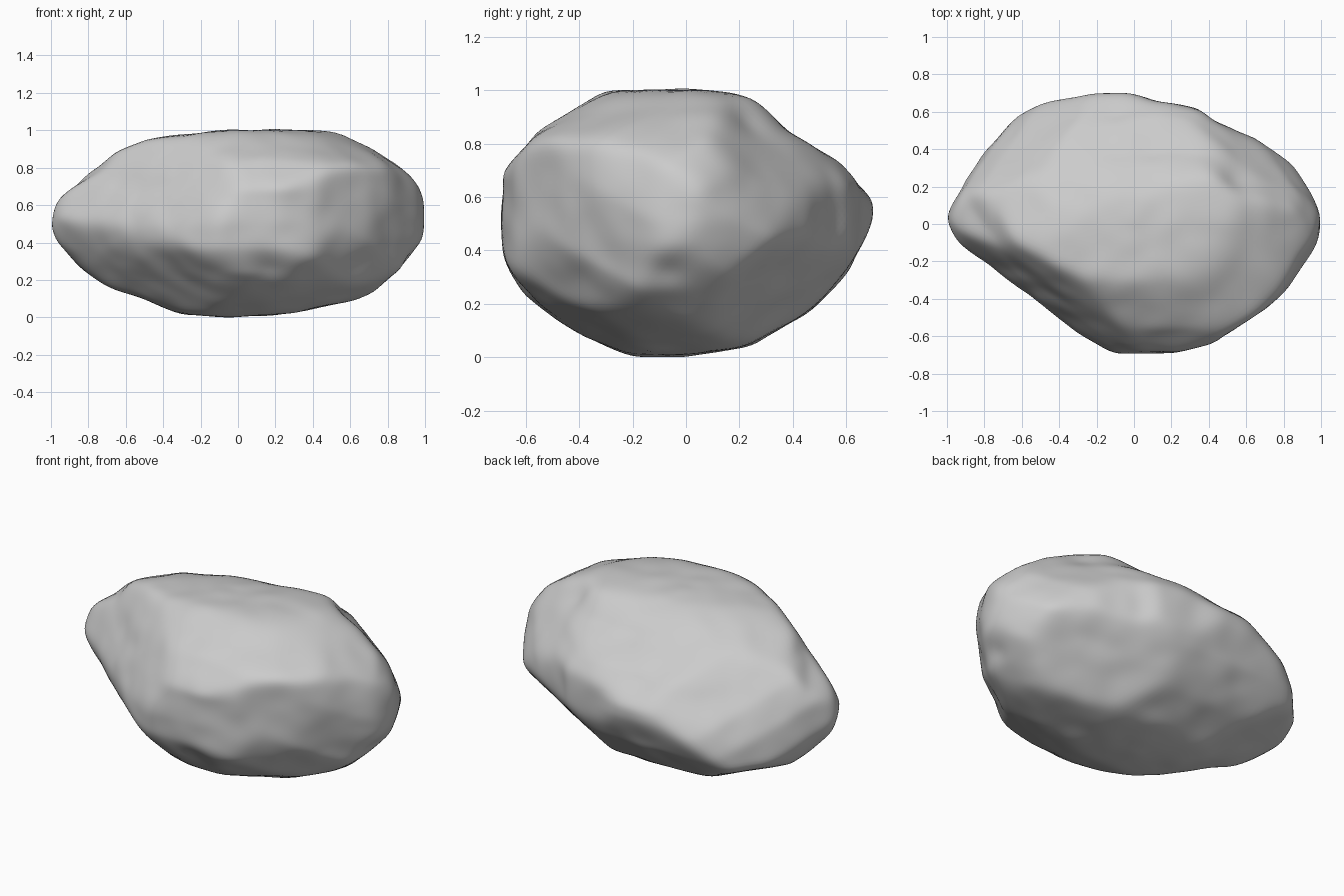
import bpy, bmesh, math
from mathutils import Vector, noise

if "Cube" in bpy.data.objects:
    bpy.data.objects.remove(bpy.data.objects["Cube"])

CENTRE = Vector((0, 0, 0.5))
SHARPNESS = 45
SWELL = 1.016  # makes up for the rounding of edges


def outline(azimuth, elevation, points):
    """Outline of the boulder seen along one direction, as a pair of axes and a closed polygon."""
    a, e = math.radians(azimuth), math.radians(elevation)
    right = Vector((math.cos(a), math.sin(a), 0))
    up = Vector((-math.sin(a) * math.sin(e), math.cos(a) * math.sin(e), math.cos(e)))
    return right, up, [Vector(p) for p in points]


def outline_gauge(direction, shape):
    """How far a direction reaches, relative to the outline (1 lies on it)."""
    right, up, points = shape
    p = Vector((direction.dot(right), direction.dot(up)))
    best = 0
    for a, b in zip(points, points[1:] + points[:1]):
        area = a.x * b.y - a.y * b.x
        if abs(area) < 1e-6:
            continue
        s = (p.x * b.y - p.y * b.x) / area
        t = (a.x * p.y - a.y * p.x) / area
        if s >= 0 and t >= 0:
            best = max(best, s + t)
    return best


# Profiles of the boulder, measured from its centre
side_on = outline(0, 0, [
    (-1.02, -.02), (-.93, .19), (-.73, .3), (-.65, .4), (-.5, .45), (0, .5), (.48, .5),
    (.7, .42), (.89, .31), (.98, .2), (1.01, .08), (.98, -.08), (.87, -.25), (.73, -.36),
    (.6, -.41), (.3, -.47), (0, -.5), (-.3, -.48), (-.5, -.4), (-.73, -.34), (-.92, -.2)])
end_on = outline(90, 0, [
    (-.7, 0), (-.68, .18), (-.55, .34), (-.3, .5), (0, .5), (.25, .47), (.37, .34),
    (.56, .23), (.7, .08), (.7, .02), (.6, -.16), (.45, -.35), (.27, -.45), (0, -.5),
    (-.2, -.49), (-.4, -.42), (-.6, -.27), (-.68, -.13)])
plan = outline(0, 90, [
    (-1.02, 0), (-.87, .3), (-.8, .41), (-.62, .6), (-.46, .66), (-.2, .7), (-.03, .7),
    (.1, .65), (.34, .61), (.42, .54), (.63, .46), (.86, .32), (.96, .18), (1.01, .05),
    (.98, -.1), (.88, -.3), (.7, -.45), (.4, -.63), (.2, -.69), (-.1, -.69), (-.3, -.58),
    (-.6, -.36), (-.8, -.2), (-.97, -.12)])
front_slant = outline(35, 25, [
    (-.845, .235), (-.8, .35), (-.65, .41), (-.57, .49), (-.31, .52), (.01, .52),
    (.14, .48), (.49, .41), (.62, .27), (.8, .04), (.885, -.15), (.81, -.33), (.6, -.51),
    (.29, -.565), (-.05, -.555), (-.43, -.46), (-.535, -.36), (-.7, 0)])
back_slant = outline(215, 25, [
    (-.89, .09), (-.85, .33), (-.75, .465), (-.46, .58), (-.19, .605), (.16, .57),
    (.385, .465), (.555, .295), (.67, .11), (.8, .01), (.845, -.135), (.78, -.335),
    (.555, -.49), (.12, -.56), (-.14, -.5), (-.39, -.41), (-.59, -.23), (-.88, .04)])
under_slant = outline(145, -25, [
    (-.865, .2), (-.82, .41), (-.64, .565), (-.395, .62), (-.15, .63), (.06, .535),
    (.38, .375), (.55, .3), (.765, .075), (.845, -.07), (.87, -.23), (.8, -.39),
    (.62, -.51), (.25, -.57), (-.085, -.58), (-.395, -.49), (-.675, -.285), (-.81, -.07)])
OUTLINES = [side_on, end_on, plan, front_slant, back_slant, under_slant]

# Broad worn faces: direction and distance from the centre
FACETS = [(Vector((-.46, -.55, -.7)), .54), (Vector((-.52, -.75, .41)), .58)]

# Small chips: position, radius and depth
CHIPS = [(Vector((.17, -.62, -.26)), .1, .03), (Vector((.92, -.07, -.18)), .08, .02),
         (Vector((.57, .22, .4)), .15, .03), (Vector((-.1, .62, .2)), .1, .02)]


def surface_point(direction):
    gauges = [outline_gauge(direction, shape) for shape in OUTLINES]
    gauges += [max(0, direction.dot(n) / d) for n, d in FACETS]
    point = direction * SWELL / sum(g ** SHARPNESS for g in gauges) ** (1 / SHARPNESS)
    # Uneven weathering
    bump = .008 * noise.noise(point * 3.5) + .008 * noise.noise(point * 8)
    for place, radius, depth in CHIPS:
        bump -= depth * math.exp(-((point - place).length / radius) ** 2 * 2)
    return point + direction * bump


# Boulder body, resting on the ground
bm = bmesh.new()
bmesh.ops.create_icosphere(bm, subdivisions=6, radius=1)
for v in bm.verts:
    # Spread the vertices evenly over the long, flattened form
    v.co = surface_point(Vector((v.co.x, v.co.y * .7, v.co.z * .5)).normalized()) + CENTRE
for _ in range(3):
    bmesh.ops.smooth_vert(bm, verts=bm.verts, factor=.5, use_axis_x=True, use_axis_y=True, use_axis_z=True)
lowest = min(v.co.z for v in bm.verts)
bmesh.ops.translate(bm, verts=bm.verts, vec=(0, 0, -lowest))

mesh = bpy.data.meshes.new("boulder")
bm.to_mesh(mesh)
bm.free()
boulder = bpy.data.objects.new("boulder", mesh)
bpy.context.collection.objects.link(boulder)

# Stone colour
stone = bpy.data.materials.new("grey stone")
stone.use_nodes = True
colour = (.6, .6, .6, 1)
stone.diffuse_color = colour
stone.node_tree.nodes["Principled BSDF"].inputs["Base Color"].default_value = colour
mesh.materials.append(stone)

bpy.context.view_layer.objects.active = boulder
boulder.select_set(True)
bpy.ops.object.shade_smooth_by_angle(angle=math.radians(60))
